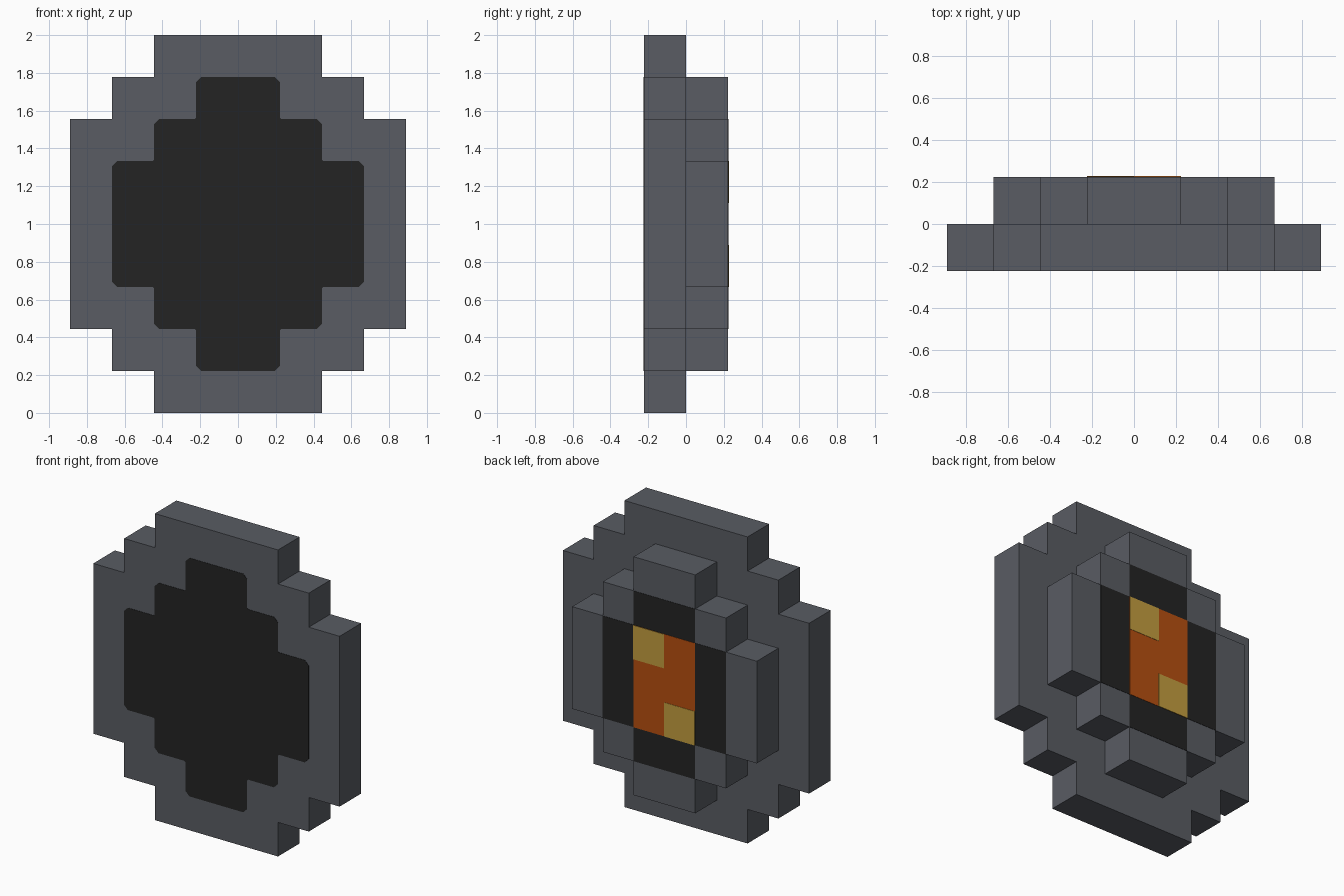
import bpy, bmesh
from mathutils import Vector

if "Cube" in bpy.data.objects:
    bpy.data.objects.remove(bpy.data.objects["Cube"])

U = 2 / 9          # one block of the stepped design
T = 0.002          # thickness of painted plates


def material(name, rgb):
    m = bpy.data.materials.new(name)
    m.diffuse_color = (*rgb, 1)
    m.use_nodes = True
    m.node_tree.nodes["Principled BSDF"].inputs["Base Color"].default_value = m.diffuse_color
    return m


GRAY = material("slate gray", (0.100, 0.107, 0.125))
BLACK = material("soft black", (0.0176, 0.0176, 0.0176))
ORANGE = material("burnt orange", (0.474, 0.078, 0.0052))
GOLD = material("gold", (0.546, 0.342, 0.050))


def stepped(steps):
    """Symmetric stepped outline from (half width, bottom row) pairs."""
    quarter = []
    for i, (w, z) in enumerate(steps):
        quarter.append((w, z))
        if i + 1 < len(steps):
            quarter.append((w, steps[i + 1][1]))
    right = quarter + [(x, 9 - z) for x, z in reversed(quarter)]
    left = [(-x, z) for x, z in reversed(right)]
    return [Vector((x * U, z * U)) for x, z in right + left]


def rect(x0, x1, z0, z1):
    return [Vector((x * U, z * U)) for x, z in ((x0, z0), (x1, z0), (x1, z1), (x0, z1))]


def chamfer(pts, outer, inner):
    """Cut outline corners: outer on convex ones, inner on concave ones."""
    out = []
    for i, p in enumerate(pts):
        a = (pts[i - 1] - p).normalized()
        b = (pts[(i + 1) % len(pts)] - p).normalized()
        d = outer if a.x * b.y - a.y * b.x < 0 else inner
        out += [p + a * d, p + b * d]
    return out


def prism(name, pts, y0, y1, mat):
    """Extrude an x-z outline from y0 to y1."""
    bm = bmesh.new()
    face = bm.faces.new([bm.verts.new((p.x, y0, p.y)) for p in pts])
    new = bmesh.ops.extrude_face_region(bm, geom=[face])["geom"]
    verts = [g for g in new if isinstance(g, bmesh.types.BMVert)]
    bmesh.ops.translate(bm, verts=verts, vec=(0, y1 - y0, 0))
    bmesh.ops.recalc_face_normals(bm, faces=bm.faces)
    me = bpy.data.meshes.new(name)
    bm.to_mesh(me)
    bm.free()
    me.materials.append(mat)
    ob = bpy.data.objects.new(name, me)
    bpy.context.collection.objects.link(ob)
    return ob


SMALL = [(1, 1), (2, 2), (3, 3)]

# Wide front layer and smaller rear layer
prism("front_layer", stepped([(2, 0), (3, 1), (4, 2)]), -U, 0, GRAY)
prism("rear_layer", stepped(SMALL), 0, U, GRAY)

# Dark face on the front with softened corners
prism("front_panel", chamfer(stepped(SMALL), 0.028, 0.008), -U - T, -U, BLACK)

# Dark cross on the back, with an orange core and two gold squares
prism("rear_cross", stepped([(1, 2), (2, 3)]), U, U + T, BLACK)
prism("orange_core", rect(-1, 1, 3, 6), U, U + 2 * T, ORANGE)
prism("gold_square_upper", rect(0, 1, 5, 6), U, U + 3 * T, GOLD)
prism("gold_square_lower", rect(-1, 0, 3, 4), U, U + 3 * T, GOLD)
